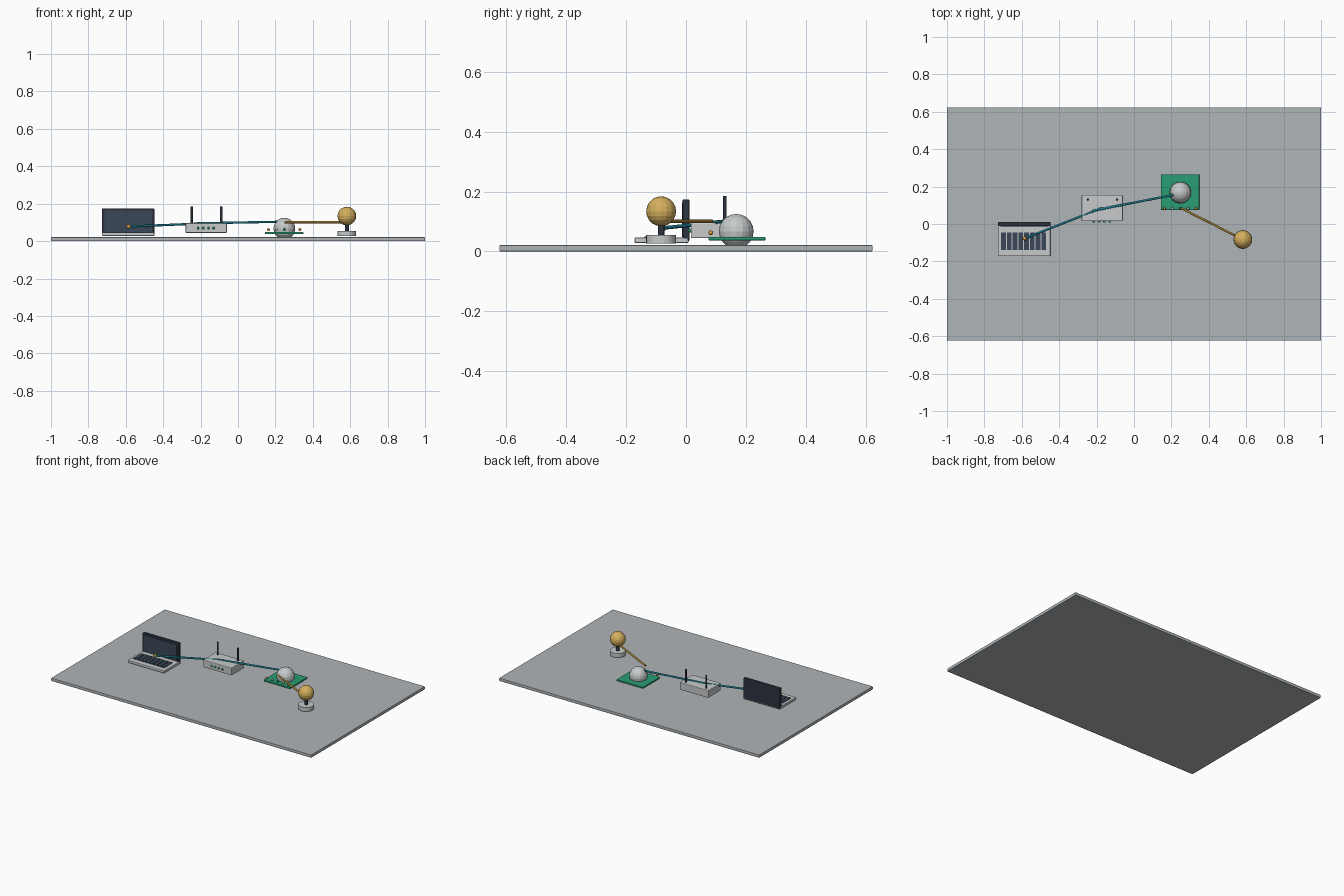
import bpy, bmesh, math
from mathutils import Vector

if "Cube" in bpy.data.objects:
    bpy.data.objects.remove(bpy.data.objects["Cube"])


def mat(name, r, g, b):
    m = bpy.data.materials.new(name)
    m.diffuse_color = (r, g, b, 1)
    m.use_nodes = True
    m.node_tree.nodes["Principled BSDF"].inputs["Base Color"].default_value = m.diffuse_color
    return m


TABLE = mat("table_gray", 0.43, 0.46, 0.48)
LIGHT = mat("light_gray", 0.57, 0.59, 0.60)
DARK = mat("dark_navy", 0.025, 0.034, 0.052)
SLATE = mat("slate", 0.042, 0.062, 0.095)
GREEN = mat("board_green", 0.022, 0.34, 0.17)
GOLD = mat("gold", 0.66, 0.43, 0.11)
BRONZE = mat("bronze", 0.35, 0.20, 0.03)
TEAL = mat("teal", 0.008, 0.17, 0.24)
ORANGE = mat("orange", 0.75, 0.33, 0.04)


def finish(bm, name, material, bevel=0.0):
    me = bpy.data.meshes.new(name)
    bm.to_mesh(me)
    bm.free()
    ob = bpy.data.objects.new(name, me)
    bpy.context.collection.objects.link(ob)
    me.materials.append(material)
    if bevel:
        mod = ob.modifiers.new("bevel", 'BEVEL')
        mod.width = bevel
        mod.segments = 2
    return ob


def box(name, lo, hi, material, bevel=0.0):
    bm = bmesh.new()
    bmesh.ops.create_cube(bm, size=1)
    for v in bm.verts:
        v.co = [(a + b) / 2 + c * (b - a) for a, b, c in zip(lo, hi, v.co)]
    return finish(bm, name, material, bevel)


def rod(name, a, b, radius, material, sides=12):
    a, b = Vector(a), Vector(b)
    bm = bmesh.new()
    bmesh.ops.create_cone(bm, cap_ends=True, segments=sides, radius1=radius,
                          radius2=radius, depth=(b - a).length)
    turn = Vector((0, 0, 1)).rotation_difference(b - a)
    for v in bm.verts:
        v.co = turn @ v.co + (a + b) / 2
    return finish(bm, name, material)


def ball(name, centre, radius, material, u=16, n=10):
    bm = bmesh.new()
    bmesh.ops.create_uvsphere(bm, u_segments=u, v_segments=n, radius=radius)
    bmesh.ops.translate(bm, verts=bm.verts, vec=centre)
    return finish(bm, name, material)


# Table slab
box("table_slab", (-1, -0.624, 0), (1, 0.624, 0.021), TABLE, 0.003)

# Laptop: base, lid, display and a row of long keys
box("laptop_base", (-0.727, -0.172, 0.028), (-0.447, 0.008, 0.046), LIGHT, 0.003)
box("laptop_lid", (-0.727, -0.011, 0.034), (-0.447, 0.011, 0.174), DARK, 0.003)
box("laptop_display", (-0.713, -0.014, 0.048), (-0.461, -0.010, 0.163), SLATE)
pitch = 0.246 / 8
for i in range(8):
    x = -0.710 + i * pitch
    box("laptop_key", (x, -0.138, 0.044), (x + pitch - 0.006, -0.046, 0.050), SLATE)

# Router: case, two antennas, four status lights
box("router_case", (-0.28, 0.016, 0.044), (-0.06, 0.155, 0.096), LIGHT, 0.004)
for x in (-0.247, -0.09):
    rod("router_antenna", (x, 0.13, 0.09), (x, 0.13, 0.185), 0.006, DARK)
for i in range(4):
    ball("router_light", (-0.214 + i * 0.028, 0.014, 0.070), 0.007, GREEN, 10, 6)

# Circuit board with sensor globe and a row of pins
box("circuit_board", (0.145, 0.075, 0.037), (0.349, 0.265, 0.048), GREEN, 0.002)
ball("sensor_globe", (0.248, 0.168, 0.067), 0.058, LIGHT)
for i, m in enumerate((ORANGE, LIGHT, GREEN, LIGHT, ORANGE)):
    ball("board_pin", (0.163 + i * 0.042, 0.083, 0.062), 0.008, m, 10, 6)

# Lamp: foot, stem, golden globe
rod("lamp_foot", (0.582, -0.083, 0.027), (0.582, -0.083, 0.055), 0.05, LIGHT, 32)
rod("lamp_stem", (0.582, -0.083, 0.05), (0.582, -0.083, 0.10), 0.011, DARK, 16)
ball("lamp_globe", (0.582, -0.083, 0.134), 0.05, GOLD)

# Linking cables
rod("laptop_cable", (-0.585, -0.077, 0.078), (-0.17, 0.086, 0.095), 0.006, TEAL)
rod("board_cable", (-0.22, 0.071, 0.095), (0.248, 0.163, 0.104), 0.006, TEAL)
rod("lamp_cable", (0.25, 0.086, 0.101), (0.582, -0.083, 0.101), 0.006, BRONZE)
ball("cable_plug", (-0.585, -0.077, 0.078), 0.011, ORANGE, 12, 8)
